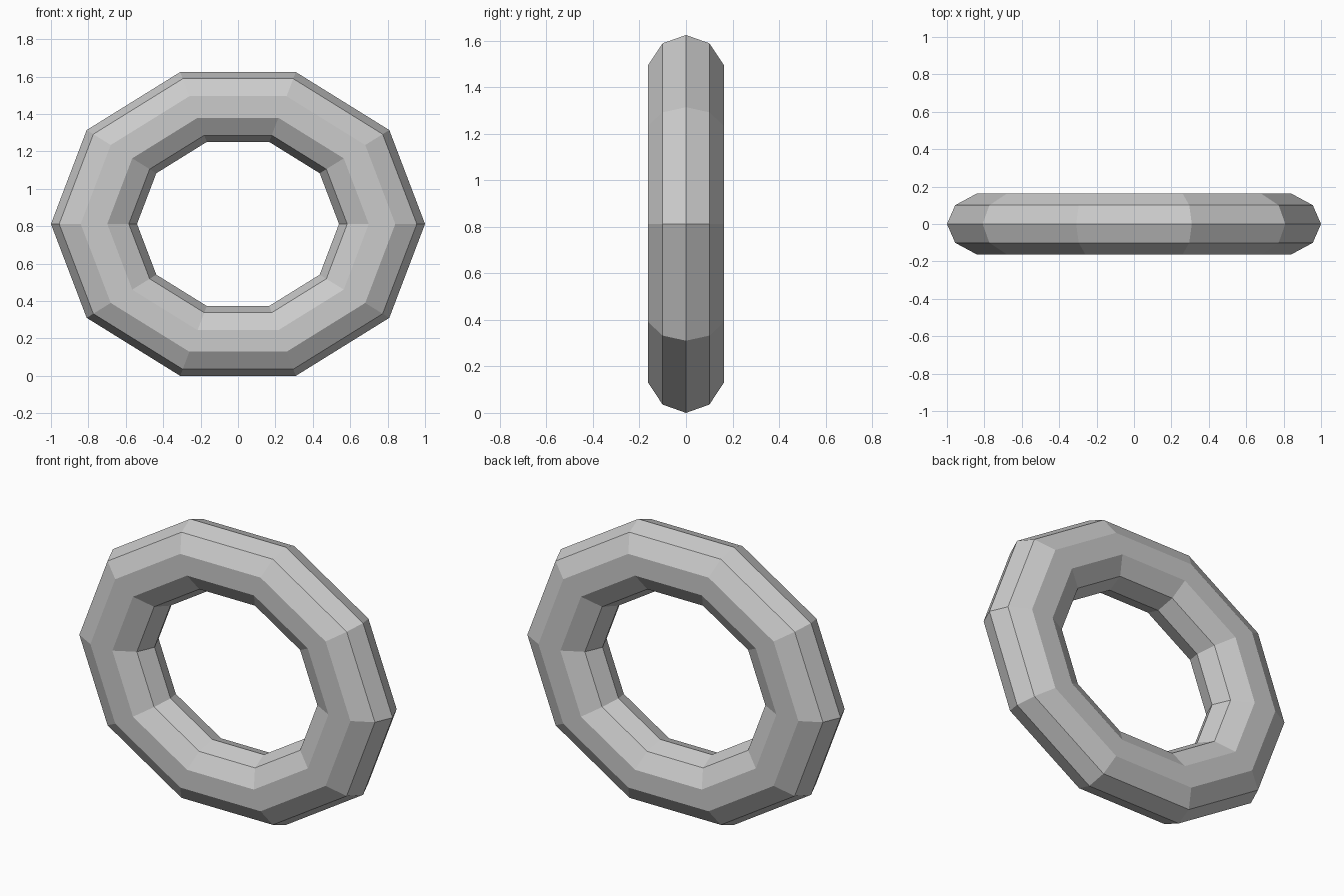
import bpy
import math

if "Cube" in bpy.data.objects:
    bpy.data.objects.remove(bpy.data.objects["Cube"])

SIDES = 10
MAJOR, MINOR = 0.77, 0.23          # ring radius and tube radius
HEIGHT_SCALE, DEPTH_SCALE = 0.854, 0.743
half_height = (MAJOR + MINOR) * math.sin(math.radians(72)) * HEIGHT_SCALE

# Upright faceted ring, slightly squashed in height and depth
bpy.ops.mesh.primitive_torus_add(
    major_segments=SIDES, minor_segments=SIDES,
    major_radius=MAJOR, minor_radius=MINOR,
    location=(0, 0, half_height), rotation=(math.radians(90), 0, 0))
ring = bpy.context.object
ring.name = "ring"
ring.scale = (1, HEIGHT_SCALE, DEPTH_SCALE)
bpy.ops.object.transform_apply(location=False, rotation=True, scale=True)
bpy.ops.object.shade_flat()
